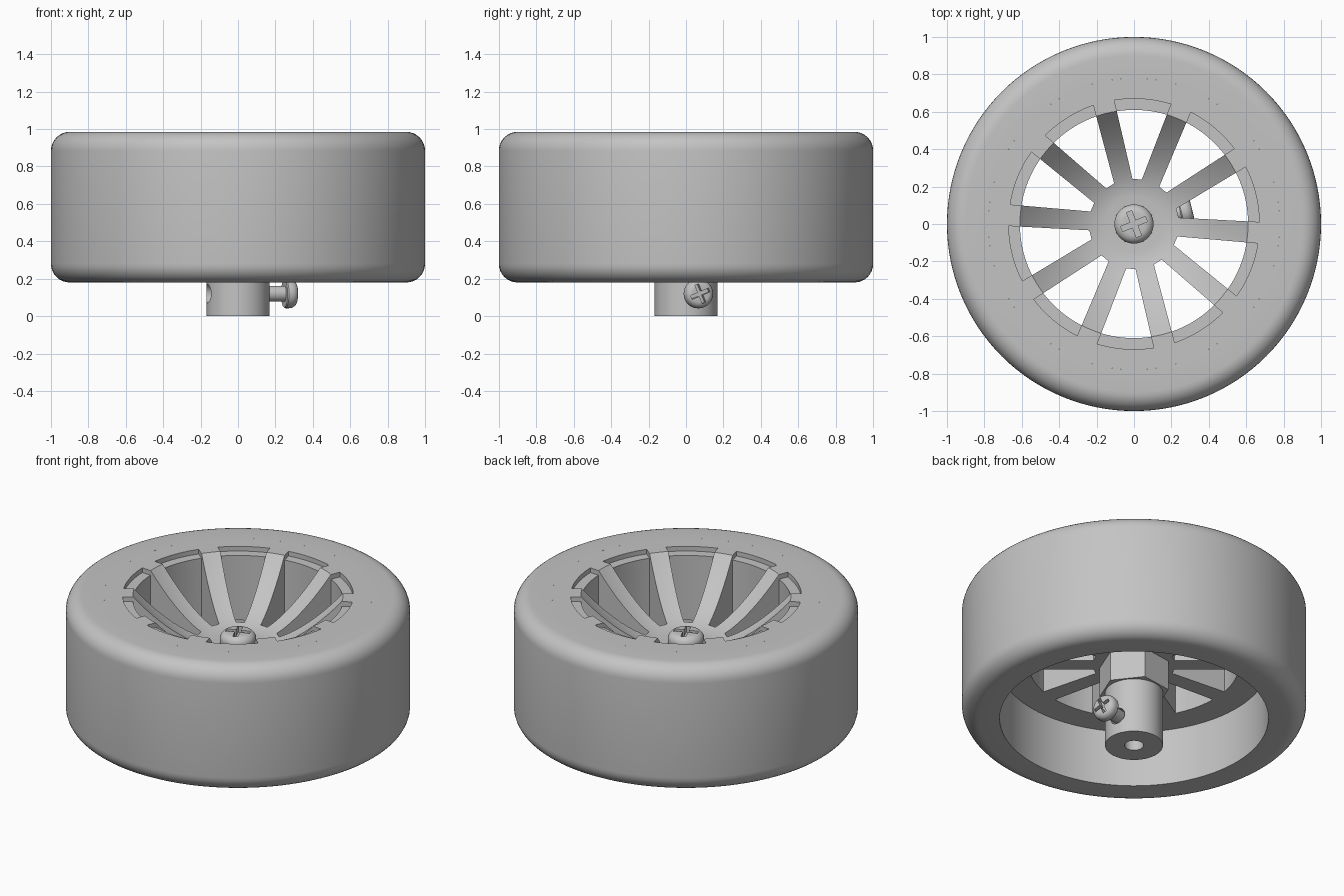
import bpy, bmesh
from math import sin, cos, pi, radians
from mathutils import Matrix

if "Cube" in bpy.data.objects:
    bpy.data.objects.remove(bpy.data.objects["Cube"], do_unlink=True)

grey = bpy.data.materials.new("plain_grey")
grey.use_nodes = True
COLOUR = (0.55, 0.55, 0.55, 1)
grey.diffuse_color = COLOUR
for node in grey.node_tree.nodes:
    if node.type == 'BSDF_PRINCIPLED':
        node.inputs["Base Color"].default_value = COLOUR

TURN = radians(14)      # direction of the first window and of the set screw
TOP, WEB = 0.985, 0.54  # rim top face and underside of the spokes
HUB_TOP = 0.68
SET_Z = 0.12
WINDOWS = 10


def finish(name, bm):
    bmesh.ops.remove_doubles(bm, verts=bm.verts, dist=1e-5)
    bmesh.ops.recalc_face_normals(bm, faces=bm.faces)
    mesh = bpy.data.meshes.new(name)
    bm.to_mesh(mesh)
    bm.free()
    mesh.materials.append(grey)
    obj = bpy.data.objects.new(name, mesh)
    bpy.context.collection.objects.link(obj)
    return obj


def lathe(name, profile, steps=96, closed=False, start=0.0):
    """Turn a list of (radius, height) points about z."""
    bm = bmesh.new()
    rings = []
    for i in range(steps):
        a = start + 2 * pi * i / steps
        rings.append([bm.verts.new((r * cos(a), r * sin(a), z)) for r, z in profile])
    count = len(profile)
    for i in range(steps):
        a, b = rings[i], rings[(i + 1) % steps]
        for j in range(count if closed else count - 1):
            k = (j + 1) % count
            if profile[j][0] == 0:
                bm.faces.new((a[j], b[k], a[k]))
            elif profile[k][0] == 0:
                bm.faces.new((a[j], b[j], a[k]))
            else:
                bm.faces.new((a[j], b[j], b[k], a[k]))
    return finish(name, bm)


def rod(name, r, z0, z1, steps=48, start=0.0):
    return lathe(name, [(0, z0), (r, z0), (r, z1), (0, z1)], steps, start=start)


def prism(bm, outline, z0, z1):
    low = [bm.verts.new((x, y, z0)) for x, y in outline]
    high = [bm.verts.new((x, y, z1)) for x, y in outline]
    bm.faces.new(low[::-1])
    bm.faces.new(high)
    n = len(outline)
    for i in range(n):
        j = (i + 1) % n
        bm.faces.new((low[i], low[j], high[j], high[i]))


def cut(obj, cutter):
    cutter.hide_render = True
    mod = obj.modifiers.new("cut", 'BOOLEAN')
    mod.operation = 'DIFFERENCE'
    mod.solver = 'EXACT'
    mod.object = cutter
    bpy.context.view_layer.objects.active = obj
    bpy.ops.object.modifier_apply(modifier=mod.name)
    bpy.data.objects.remove(cutter, do_unlink=True)


def window_cutter(name, r0, r1, z0, z1):
    """Ring of tapered wedges with a curved outer end."""
    def half(r):
        return 0.025 + 0.125 * (r - 0.24) / 0.42
    end = half(r1) / r1
    wedge = [(r0, half(r0)), (r0, -half(r0))]
    for i in range(11):
        a = end * (i / 5 - 1)
        wedge.append((r1 * cos(a), r1 * sin(a)))
    bm = bmesh.new()
    for k in range(WINDOWS):
        a = TURN + 2 * pi * k / WINDOWS
        prism(bm, [(x * cos(a) - y * sin(a), x * sin(a) + y * cos(a)) for x, y in wedge], z0, z1)
    return finish(name, bm)


def screw(name, r, height, shank_r, shank_len):
    """Domed cross-slot screw with its head resting on z = 0."""
    profile = [(0, -shank_len), (shank_r, -shank_len), (shank_r, 0), (r * 0.94, 0), (r, height * 0.1)]
    for i in range(9):
        a = i / 8 * pi / 2
        profile.append((r * 0.55 + r * 0.45 * cos(a), height * (0.4 + 0.6 * sin(a))))
    profile.append((0, height))
    obj = lathe(name, profile, 48)
    arm, w = r * 0.68, r * 0.14
    plus = [(arm, -w), (arm, w), (w, w), (w, arm), (-w, arm), (-w, w),
            (-arm, w), (-arm, -w), (-w, -w), (-w, -arm), (w, -arm), (w, -w)]
    bm = bmesh.new()
    prism(bm, plus, height * 0.45, height * 2)
    bmesh.ops.rotate(bm, verts=bm.verts, matrix=Matrix.Rotation(radians(22), 3, 'Z'))
    cut(obj, finish("cross_slot", bm))
    return obj


# Tyre: thick band with rounded shoulders
ROUND = 0.1
tyre_profile = [(0.78, 0.18)]
for centre_z, start in ((0.18 + ROUND, -pi / 2), (TOP - ROUND, 0)):
    for i in range(9):
        a = start + i / 8 * pi / 2
        tyre_profile.append((1 - ROUND + ROUND * cos(a), centre_z + ROUND * sin(a)))
tyre_profile.append((0.78, TOP))
tyre = lathe("tyre", tyre_profile, 128, closed=True)

# Rim: flat underside, dished top, cut into ten spokes
rim_profile = [(0, WEB), (0.78, WEB), (0.78, TOP)]
for i in range(13):
    t = 1 - i / 12
    rim_profile.append((0.15 + 0.46 * t, HUB_TOP + (TOP - HUB_TOP) * t ** 1.7))
rim_profile.append((0, HUB_TOP))
rim = lathe("spoked_rim", rim_profile, 120)
cut(rim, window_cutter("window_cutter", 0.24, 0.61, 0.4, 1.2))
cut(rim, window_cutter("ledge_cutter", 0.5, 0.67, 0.955, 1.2))

# Hub: hex collar and shaft sleeve with bore and cross hole
hex_collar = rod("hex_collar", 0.205, 0.35, WEB + 0.01, 6, radians(8))
sleeve = rod("shaft_sleeve", 0.168, 0, 0.45, 64)
cut(sleeve, rod("bore_cutter", 0.055, -0.1, 0.36))
cross_hole = rod("cross_hole_cutter", 0.05, -0.4, 0.4)
side = (Matrix.Translation((0, 0, SET_Z)) @ Matrix.Rotation(TURN, 4, 'Z')
        @ Matrix.Rotation(pi / 2, 4, 'Y'))
cross_hole.data.transform(side)
cut(sleeve, cross_hole)

# Screws: one in the middle of the rim, one through the sleeve
axle_screw = screw("axle_screw", 0.105, 0.075, 0.05, 0.1)
axle_screw.data.transform(Matrix.Translation((0, 0, HUB_TOP)))
set_screw = screw("set_screw", 0.078, 0.065, 0.042, 0.17)
set_screw.data.transform(side @ Matrix.Translation((0, 0, 0.255)))

# Smooth shading on the round parts
bpy.ops.object.select_all(action='DESELECT')
for obj in (tyre, rim, sleeve, axle_screw, set_screw):
    obj.select_set(True)
bpy.context.view_layer.objects.active = tyre
bpy.ops.object.shade_smooth_by_angle(angle=radians(30))
